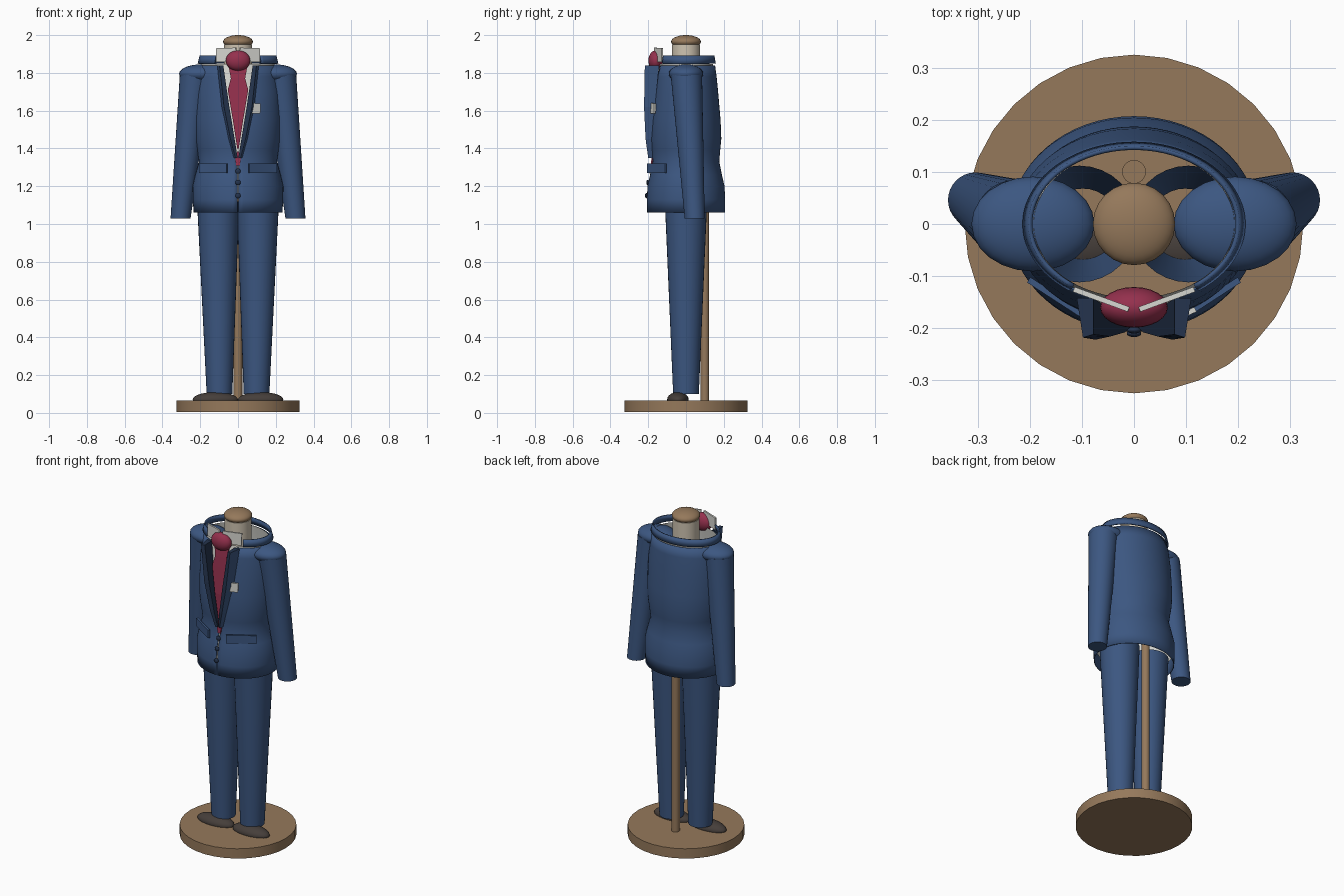
import bpy, bmesh, math
from mathutils import Vector

if "Cube" in bpy.data.objects:
    bpy.data.objects.remove(bpy.data.objects["Cube"])


def material(name, rgb):
    m = bpy.data.materials.new(name)
    m.diffuse_color = (*rgb, 1)
    m.use_nodes = True
    m.node_tree.nodes["Principled BSDF"].inputs["Base Color"].default_value = m.diffuse_color
    return m


BLUE = material("suit blue", (0.045, 0.095, 0.22))
NAVY = material("lapel navy", (0.018, 0.034, 0.075))
WOOD = material("wood", (0.30, 0.19, 0.105))
WHITE = material("shirt white", (0.68, 0.68, 0.64))
LINEN = material("neck linen", (0.62, 0.55, 0.44))
RED = material("tie red", (0.30, 0.03, 0.075))
SHOE = material("shoe brown", (0.06, 0.048, 0.042))


def build(name, verts, faces, mat, angle=35, outward=True):
    me = bpy.data.meshes.new(name)
    me.from_pydata([tuple(v) for v in verts], [], faces)
    if outward:
        bm = bmesh.new()
        bm.from_mesh(me)
        bmesh.ops.recalc_face_normals(bm, faces=bm.faces)
        bm.to_mesh(me)
        bm.free()
    ob = bpy.data.objects.new(name, me)
    bpy.context.collection.objects.link(ob)
    me.materials.append(mat)
    bpy.ops.object.select_all(action='DESELECT')
    ob.select_set(True)
    bpy.context.view_layer.objects.active = ob
    if angle:
        bpy.ops.object.shade_smooth_by_angle(angle=math.radians(angle))
    return ob


def tube(name, a, b, ra, rb, mat, n=24, caps=True):
    """Tapered tube with level ends from point a to point b."""
    verts = [(c[0] + r * math.cos(2 * math.pi * i / n), c[1] + r * math.sin(2 * math.pi * i / n), c[2])
             for c, r in ((a, ra), (b, rb)) for i in range(n)]
    faces = [(i, (i + 1) % n, n + (i + 1) % n, n + i) for i in range(n)]
    if caps:
        faces += [tuple(reversed(range(n))), tuple(range(n, 2 * n))]
    return build(name, verts, faces, mat, outward=caps)


def ellipsoid(name, c, s, mat):
    bpy.ops.mesh.primitive_uv_sphere_add(segments=24, ring_count=14, location=c)
    ob = bpy.context.object
    ob.name = name
    ob.scale = s
    ob.data.materials.append(mat)
    bpy.ops.object.shade_smooth()
    return ob


def box(name, c, size, mat, rot=(0, 0, 0)):
    bpy.ops.mesh.primitive_cube_add(size=1, location=c, rotation=rot)
    ob = bpy.context.object
    ob.name = name
    ob.scale = size
    ob.data.materials.append(mat)
    return ob


def shell(name, rings, mat, thick=0.0, n=64):
    """Oval garment shell; each ring is z, half width, half depth, half front gap."""
    verts, faces = [], []
    for z, rx, ry, gap in rings:
        g = math.asin(min(gap / rx, 1))
        for i in range(n + 1):
            a = -math.pi / 2 + g + (2 * math.pi - 2 * g) * i / n
            verts.append((rx * math.cos(a), ry * math.sin(a), z))
    for k in range(len(rings) - 1):
        for i in range(n):
            p = k * (n + 1) + i
            faces.append((p, p + 1, p + n + 2, p + n + 1))
    ob = build(name, verts, faces, mat, outward=False)
    if thick:
        mod = ob.modifiers.new("cloth", 'SOLIDIFY')
        mod.thickness = thick
        mod.offset = -1
    return ob


# Jacket profile: height, half width, half depth
PROFILE = [(1.06, 0.235, 0.207), (1.13, 0.239, 0.207), (1.20, 0.240, 0.204), (1.26, 0.226, 0.190),
           (1.33, 0.206, 0.176), (1.39, 0.215, 0.181), (1.45, 0.225, 0.187), (1.55, 0.230, 0.183),
           (1.70, 0.225, 0.170), (1.78, 0.214, 0.162), (1.84, 0.203, 0.154)]


def depth(z):
    for (z0, _, d0), (z1, _, d1) in zip(PROFILE, PROFILE[1:]):
        if z <= z1:
            return d0 + (d1 - d0) * (z - z0) / (z1 - z0)
    return PROFILE[-1][2]


def gap(z):
    return 0.004 + max(0, z - 1.34) / 0.5 * 0.085


# Display stand
tube("base_disc", (0, 0, 0.005), (0, 0, 0.065), 0.325, 0.325, WOOD, 32)
tube("stand_pole", (0, 0.1, 0.06), (0, 0.1, 1.15), 0.023, 0.023, WOOD, 16)
tube("neck", (0, 0, 1.80), (0, 0, 1.95), 0.075, 0.075, LINEN, 32)
ellipsoid("neck_cap", (0, 0, 1.965), (0.079, 0.079, 0.035), WOOD)

# Jacket and shirt bodies
shell("jacket", [(z, rx, ry, gap(z)) for z, rx, ry in PROFILE], BLUE, 0.004)
shell("shirt", [(z + 0.006, rx - 0.010, ry - 0.012, 0) for z, rx, ry in PROFILE[1:]], WHITE)
shell("jacket_collar", [(1.85, 0.214, 0.158, 0.125), (1.892, 0.203, 0.150, 0.118)], BLUE, 0.008)

# Tie: follows the shirt front, with a small tail below
ellipsoid("tie_knot", (0, -0.16, 1.865), (0.065, 0.039, 0.054), RED)


def strip(name, outline, lift):
    verts, faces = [], []
    for z, w in outline:
        y = -depth(z) - lift
        verts += [(-w, y, z), (w, y, z), (w, y + 0.008, z), (-w, y + 0.008, z)]
    for k in range(len(outline) - 1):
        p = 4 * k
        faces += [(p + i, p + (i + 1) % 4, p + 4 + (i + 1) % 4, p + 4 + i) for i in range(4)]
    e = len(verts)
    faces += [(0, 1, 2, 3), (e - 4, e - 3, e - 2, e - 1)]
    build(name, verts, faces, RED, 0)


strip("tie_blade", [(1.40, 0.004), (1.55, 0.027), (1.71, 0.054), (1.77, 0.038), (1.84, 0.05)], 0.004)
strip("tie_tail", [(1.31, 0.010), (1.345, 0.014), (1.385, 0.004)], 0.006)

# Buttons down the front closure
for z in (1.28, 1.22, 1.15):
    ellipsoid("button", (0, -depth(z) - 0.004, z), (0.014, 0.007, 0.014), NAVY)

# Breast pocket square
box("pocket_square", (0.093, -0.175, 1.612), (0.052, 0.010, 0.054), WHITE, (0, 0.05, math.radians(24)))

# Paired parts
for s, side in ((-1, "left"), (1, "right")):
    tube(side + "_trouser_leg", (s * 0.098, 0, 0.10), (s * 0.105, 0, 1.12), 0.068, 0.112, BLUE, 32, False)
    ellipsoid(side + "_shoe", (s * 0.12, -0.043, 0.07), (0.12, 0.057, 0.04), SHOE)
    tube(side + "_sleeve", (s * 0.304, 0.046, 1.03), (s * 0.225, 0.002, 1.79), 0.053, 0.083, BLUE, 32)
    ellipsoid(side + "_shoulder", (s * 0.194, 0, 1.795), (0.118, 0.091, 0.050), BLUE)
    box(side + "_shirt_collar", (s * 0.062, -0.145, 1.895), (0.112, 0.010, 0.074), WHITE,
        (0, s * 0.03, s * math.radians(20)))
    box(side + "_pocket_flap", (s * 0.130, -0.154, 1.295), (0.172, 0.012, 0.05), BLUE,
        (0, 0, s * math.radians(33)))

    # Lapel: raised strip along the neckline, dark on its inner and front faces
    verts, faces = [], []
    for z, inner, outer, front in ((1.35, 0.002, 0.014, 0.200), (1.45, 0.018, 0.040, 0.214),
                                   (1.62, 0.046, 0.074, 0.222), (1.84, 0.078, 0.098, 0.218)):
        back = depth(z) - 0.012
        verts += [(s * inner, -back, z), (s * inner, -front + 0.006, z),
                  (s * outer, -front, z), (s * (outer + 0.012), -back, z)]
    for k in range(3):
        p = 4 * k
        faces += [(p + i, p + (i + 1) % 4, p + 4 + (i + 1) % 4, p + 4 + i) for i in range(4)]
    faces += [(0, 1, 2, 3), (12, 13, 14, 15)]
    lapel = build(side + "_lapel", verts, faces, BLUE, 0)
    lapel.data.materials.append(NAVY)
    for f in lapel.data.polygons:
        if f.normal.x * s < 0.5:
            f.material_index = 1
